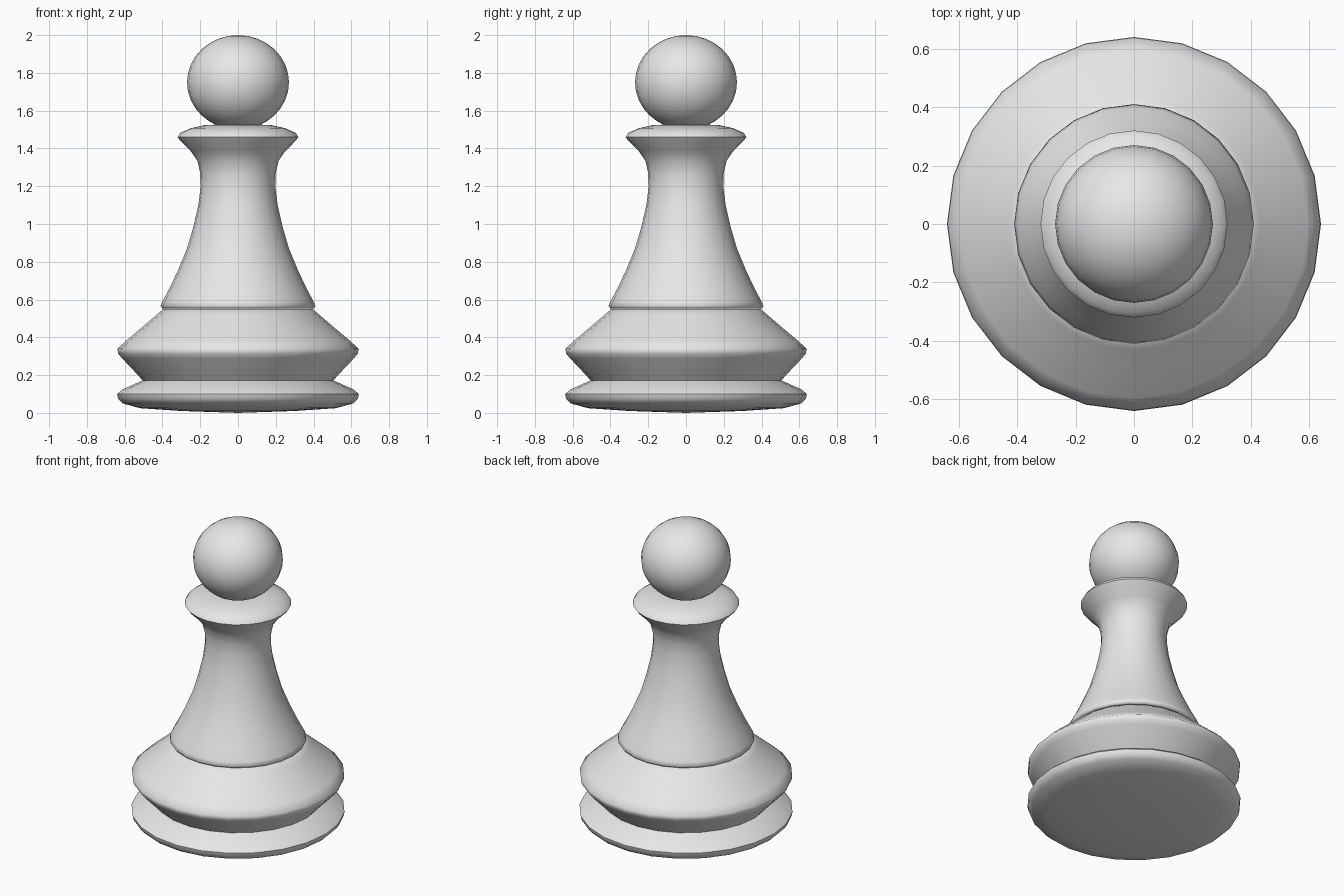
import bpy, bmesh, math

cube = bpy.data.objects.get("Cube")
if cube:
    bpy.data.objects.remove(cube, do_unlink=True)

SIDES = 24

grey = bpy.data.materials.new("plain_grey")
grey.use_nodes = True
grey.diffuse_color = (0.8, 0.8, 0.8, 1)
grey.node_tree.nodes["Principled BSDF"].inputs["Base Color"].default_value = (0.8, 0.8, 0.8, 1)


def finish(bm, name, angle):
    bmesh.ops.recalc_face_normals(bm, faces=bm.faces)
    mesh = bpy.data.meshes.new(name)
    bm.to_mesh(mesh)
    bm.free()
    mesh.materials.append(grey)
    obj = bpy.data.objects.new(name, mesh)
    bpy.context.collection.objects.link(obj)
    bpy.ops.object.select_all(action="DESELECT")
    obj.select_set(True)
    bpy.context.view_layer.objects.active = obj
    bpy.ops.object.shade_smooth_by_angle(angle=math.radians(angle))
    return obj


def turned(name, profile, angle=60):
    """Spin a (radius, height) profile around z, bottom to top."""
    bm = bmesh.new()
    verts = [bm.verts.new((r, 0, z)) for r, z in profile]
    edges = [bm.edges.new(pair) for pair in zip(verts, verts[1:])]
    bmesh.ops.spin(bm, geom=verts + edges, cent=(0, 0, 0), axis=(0, 0, 1),
                   angle=math.tau, steps=SIDES, use_merge=True)
    bmesh.ops.remove_doubles(bm, verts=bm.verts, dist=1e-4)
    return finish(bm, name, angle)


# Foot disc and the wide ring above it
turned("base", [(0, 0), (0.3, 0.01), (0.52, 0.025), (0.61, 0.05), (0.635, 0.075),
                (0.64, 0.1), (0.61, 0.125), (0.505, 0.172), (0.53, 0.2),
                (0.615, 0.29), (0.635, 0.315), (0.638, 0.34), (0.595, 0.38),
                (0.5, 0.46), (0.43, 0.52), (0.395, 0.55), (0, 0.55)])

# Tapering stem with a bead at the bottom and a flared collar on top
turned("stem_and_collar", [(0, 0.552), (0.4, 0.552), (0.41, 0.565), (0.4, 0.59),
                           (0.365, 0.655), (0.32, 0.75), (0.27, 0.87), (0.235, 0.99),
                           (0.21, 1.1), (0.197, 1.2), (0.2, 1.27), (0.215, 1.335),
                           (0.25, 1.385), (0.305, 1.44), (0.32, 1.46), (0.305, 1.483),
                           (0.25, 1.507), (0.17, 1.525), (0, 1.527)])

# Round head, slightly flattened
bm = bmesh.new()
bmesh.ops.create_uvsphere(bm, u_segments=SIDES, v_segments=16, radius=1)
bmesh.ops.scale(bm, vec=(0.27, 0.27, 0.25), verts=bm.verts)
bmesh.ops.translate(bm, vec=(0, 0, 1.75), verts=bm.verts)
finish(bm, "head", 60)
